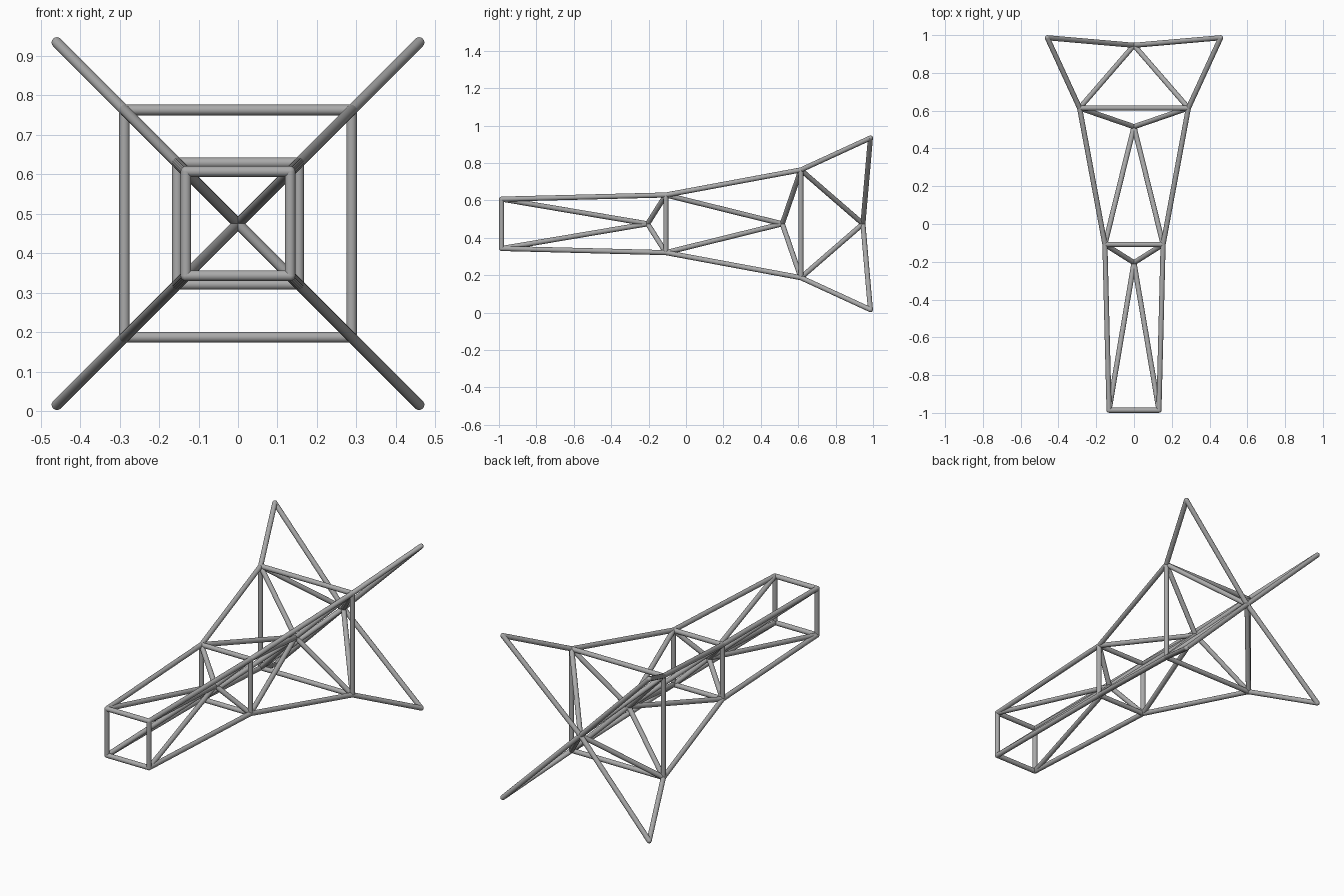
import bpy
from mathutils import Vector

cube = bpy.data.objects.get("Cube")
if cube:
    bpy.data.objects.remove(cube, do_unlink=True)

RADIUS = 0.0135
MID_Z = 0.475
CORNERS = [(-1, -1), (1, -1), (1, 1), (-1, 1)]

steel = bpy.data.materials.new("grey_steel")
steel.use_nodes = True
grey = (0.4, 0.4, 0.4, 1)
steel.diffuse_color = grey
steel.node_tree.nodes["Principled BSDF"].inputs["Base Color"].default_value = grey


def strut(name, a, b):
    """Round bar running from point a to point b."""
    axis = b - a
    bpy.ops.mesh.primitive_cylinder_add(
        vertices=16, radius=RADIUS, depth=axis.length, location=(a + b) / 2,
        rotation=axis.to_track_quat("Z", "Y").to_euler())
    bar = bpy.context.object
    bar.name = name
    bar.data.materials.append(steel)
    bpy.ops.object.shade_smooth_by_angle()


def joint(name, p):
    """Rounded knuckle closing the bars that meet at p."""
    bpy.ops.mesh.primitive_uv_sphere_add(segments=16, ring_count=8, radius=RADIUS, location=p)
    ball = bpy.context.object
    ball.name = name
    ball.data.materials.append(steel)
    bpy.ops.object.shade_smooth()


def square(half, y):
    return [Vector((half * x, y, MID_Z + half * z)) for x, z in CORNERS]


front = square(0.132, -0.986)
middle = square(0.154, -0.108)
rear = square(0.288, 0.614)
tips = square(0.459, 0.986)
rings = [front, middle, rear, tips]

# Square frames
for label, ring in zip(("front", "middle", "rear"), rings):
    for i in range(4):
        strut(label + "_frame_bar", ring[i], ring[(i + 1) % 4])
for ring in rings:
    for p in ring:
        joint("corner_joint", p)

# Long corner rails, and braces meeting at hubs on the centre line
hubs = [Vector((0, y, MID_Z)) for y in (-0.205, 0.515, 0.946)]
for label, hub, near, far in zip(("front", "middle", "rear"), hubs, rings, rings[1:]):
    joint(label + "_hub", hub)
    for a, b in zip(near, far):
        strut(label + "_rail", a, b)
        strut(label + "_long_brace", a, hub)
        strut(label + "_short_brace", hub, b)
